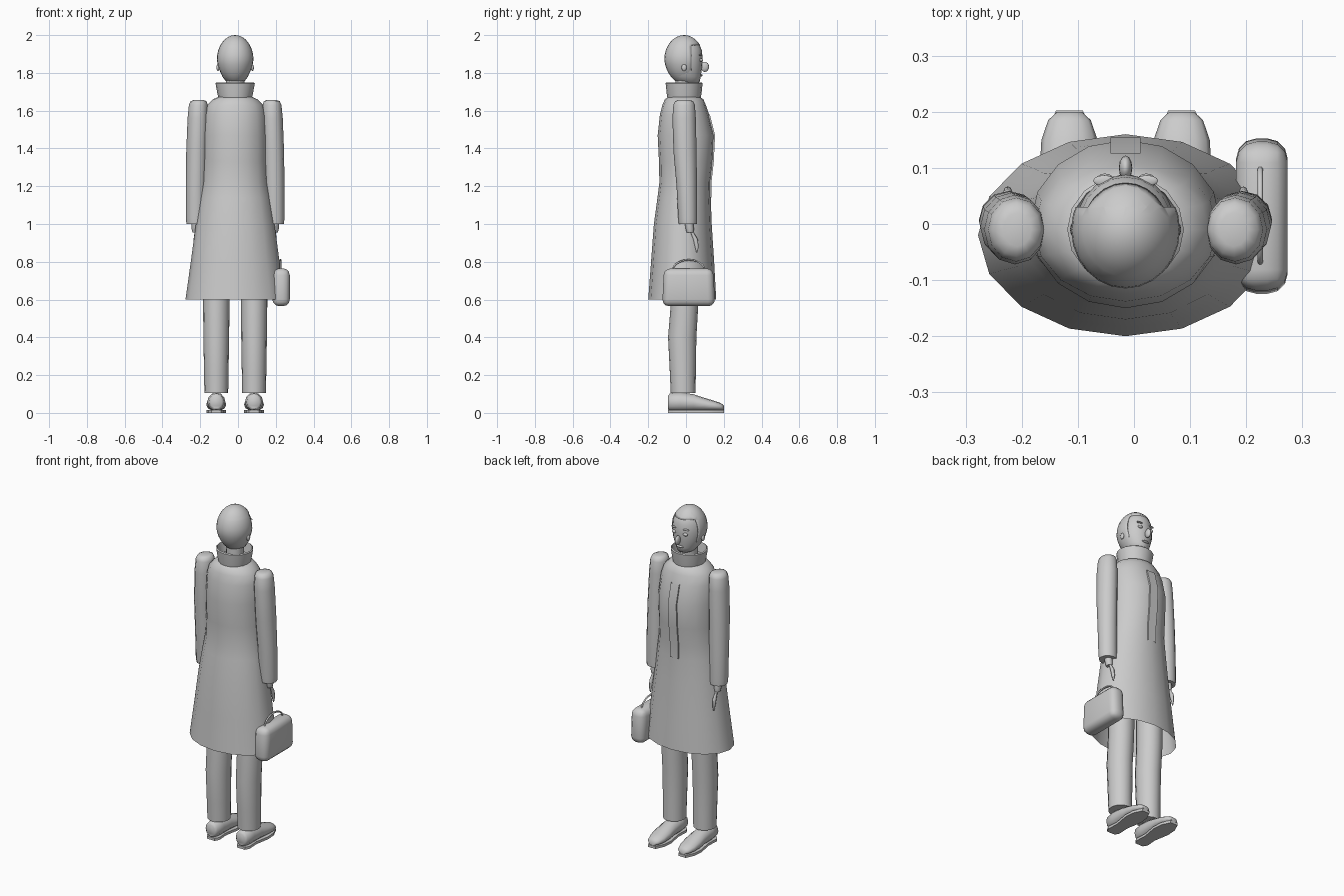
import bpy, bmesh
from math import sin, cos, pi, radians
from mathutils import Vector

if "Cube" in bpy.data.objects:
    bpy.data.objects.remove(bpy.data.objects["Cube"])

CX = -0.015  # body centre line

grey = bpy.data.materials.new("light grey")
grey.use_nodes = True
grey.diffuse_color = (0.6, 0.6, 0.6, 1)
grey.node_tree.nodes["Principled BSDF"].inputs["Base Color"].default_value = (0.6, 0.6, 0.6, 1)


def finish(name, bm, angle=50):
    bmesh.ops.recalc_face_normals(bm, faces=bm.faces)
    mesh = bpy.data.meshes.new(name)
    bm.to_mesh(mesh)
    bm.free()
    obj = bpy.data.objects.new(name, mesh)
    bpy.context.collection.objects.link(obj)
    mesh.materials.append(grey)
    bpy.ops.object.select_all(action="DESELECT")
    obj.select_set(True)
    bpy.context.view_layer.objects.active = obj
    bpy.ops.object.shade_smooth_by_angle(angle=radians(angle))
    return obj


def loft(name, rings, n=16, bottom=True, top=True, axis="Z", angle=50):
    """Rings are (position, centre a, centre b, radius a, radius b)."""
    bm = bmesh.new()
    loops = []
    for p, a, b, ra, rb in rings:
        loop = []
        for i in range(n):
            t = 2 * pi * i / n
            u, v = a + ra * cos(t), b + rb * sin(t)
            loop.append(bm.verts.new((u, v, p) if axis == "Z" else (u, p, v)))
        loops.append(loop)
    for lo, hi in zip(loops, loops[1:]):
        for i in range(n):
            j = (i + 1) % n
            bm.faces.new((lo[i], lo[j], hi[j], hi[i]))
    if bottom:
        bm.faces.new(loops[0])
    if top:
        bm.faces.new(loops[-1])
    return finish(name, bm, angle)


def ball(name, centre, size, u=12, v=8):
    bm = bmesh.new()
    bmesh.ops.create_uvsphere(bm, u_segments=u, v_segments=v, radius=1)
    for vert in bm.verts:
        vert.co = Vector(centre) + Vector([c * s for c, s in zip(vert.co, size)])
    return finish(name, bm, 60)


def tube(name, points, radius):
    curve = bpy.data.curves.new(name, "CURVE")
    curve.dimensions = "3D"
    curve.bevel_depth = radius
    curve.bevel_resolution = 1
    spline = curve.splines.new("POLY")
    spline.points.add(len(points) - 1)
    for p, co in zip(spline.points, points):
        p.co = (*co, 1)
    obj = bpy.data.objects.new(name, curve)
    obj.data.materials.append(grey)
    bpy.context.collection.objects.link(obj)


# Flared long coat, open at the hem
coat_rings = [
    (0.60, CX, -0.02, 0.263, 0.18), (0.80, CX, -0.018, 0.235, 0.167),
    (1.00, CX, -0.017, 0.208, 0.153), (1.14, CX, -0.01, 0.187, 0.141),
    (1.22, CX, -0.005, 0.173, 0.136), (1.33, CX, 0, 0.17, 0.143),
    (1.47, CX, 0, 0.17, 0.15), (1.58, CX, -0.008, 0.163, 0.13),
    (1.63, CX, -0.01, 0.148, 0.115), (1.66, CX, -0.01, 0.118, 0.102),
    (1.675, CX, -0.01, 0.085, 0.08)]
loft("coat", coat_rings, bottom=False)

# Button placket that follows the chest
bm = bmesh.new()
rows = []
for z, cx, cy, rx, ry in coat_rings[3:8]:
    rows.append([bm.verts.new((cx + dx, cy + ry + dy, z))
                 for dx, dy in ((-0.027, -0.02), (-0.027, 0.004), (0.027, 0.004), (0.027, -0.02))])
for lo, hi in zip(rows, rows[1:]):
    for i in range(3):
        bm.faces.new((lo[i], lo[i + 1], hi[i + 1], hi[i]))
finish("coat_placket", bm, 30)

# Standing collar with an open top, and the neck inside
loft("collar", [(1.665, CX, -0.01, 0.088, 0.088), (1.69, CX, -0.01, 0.094, 0.092),
                (1.745, CX, -0.01, 0.104, 0.098), (1.75, CX, -0.01, 0.098, 0.092),
                (1.69, CX, -0.01, 0.084, 0.082)], bottom=False, top=False)
loft("neck", [(1.66, CX, -0.01, 0.05, 0.05), (1.80, CX, -0.005, 0.048, 0.05)], 12)

# Face and skull, egg-shaped with a narrow chin
loft("head", [(1.74, CX, 0.02, 0.025, 0.03), (1.752, CX, 0.012, 0.047, 0.06),
              (1.78, CX, 0, 0.068, 0.078), (1.82, CX, -0.006, 0.083, 0.09),
              (1.87, CX, -0.008, 0.09, 0.096), (1.92, CX, -0.008, 0.084, 0.092),
              (1.96, CX, -0.008, 0.066, 0.075), (1.985, CX, -0.008, 0.04, 0.045)], 20)

# Hair shell, cut away around the face
bm = bmesh.new()
bmesh.ops.create_uvsphere(bm, u_segments=24, v_segments=16, radius=1)
for v in bm.verts:
    k = 1 - 0.12 * max(0, -v.co.z)
    v.co = (CX + 0.097 * v.co.x * k, -0.01 + 0.105 * v.co.y * k, 1.87 + 0.13 * v.co.z)
for co, no in (((0, 0.03, 0), (0, 1, 0)), ((0, 0, 1.948), (0, 0, 1))):
    bmesh.ops.bisect_plane(bm, geom=bm.verts[:] + bm.edges[:] + bm.faces[:], plane_co=co, plane_no=no)
front = [f for f in bm.faces
         if f.calc_center_median().y > 0.03 and f.calc_center_median().z < 1.948]
bmesh.ops.delete(bm, geom=front, context="FACES")
hair = finish("hair", bm)
rim = hair.modifiers.new("thickness", "SOLIDIFY")
rim.thickness = 0.008
rim.offset = -1

# Facial features
ball("nose", (CX, 0.1, 1.832), (0.012, 0.022, 0.027))
ball("mouth", (CX, 0.08, 1.787), (0.024, 0.008, 0.006))
for side, s in (("left", 1), ("right", -1)):
    ball(side + "_eye", (CX + s * 0.037, 0.08, 1.868), (0.015, 0.01, 0.009))
    ball(side + "_eyebrow", (CX + s * 0.038, 0.077, 1.895), (0.02, 0.01, 0.004))
    ball(side + "_ear", (CX + s * 0.091, -0.01, 1.828), (0.008, 0.014, 0.018))

# Limbs on both sides
for side, s in (("left", 1), ("right", -1)):
    ax = CX + s * 0.197
    sx = CX + s * 0.206
    wx = CX + s * 0.21
    loft(side + "_sleeve", [
        (1.00, sx + s * 0.002, 0.01, 0.05, 0.048), (1.03, sx + s * 0.002, 0.009, 0.053, 0.05),
        (1.20, sx + s * 0.001, 0.004, 0.054, 0.054), (1.38, sx - s * 0.003, -0.005, 0.056, 0.061),
        (1.56, ax, -0.01, 0.055, 0.062), (1.63, ax - s * 0.002, -0.01, 0.05, 0.057),
        (1.65, ax - s * 0.003, -0.01, 0.042, 0.048), (1.657, ax - s * 0.004, -0.01, 0.025, 0.03)], 12)
    loft(side + "_wrist", [(0.955, wx, 0.022, 0.016, 0.018), (0.975, wx, 0.02, 0.021, 0.022),
                           (1.01, wx, 0.015, 0.021, 0.022)], 8)
    # Slim hand
    loft(side + "_hand", [(0.85, wx, 0.058, 0.003, 0.003), (0.88, wx, 0.057, 0.008, 0.01),
                          (0.92, wx, 0.05, 0.01, 0.012), (0.95, wx, 0.035, 0.006, 0.009),
                          (0.965, wx, 0.026, 0.008, 0.01)], 8)
    # Trouser leg
    lx = CX + s * 0.1
    loft(side + "_trouser", [
        (0.105, lx, -0.015, 0.063, 0.066), (0.22, lx, -0.017, 0.065, 0.069),
        (0.40, lx, -0.02, 0.068, 0.075), (0.57, lx, -0.008, 0.07, 0.073),
        (0.80, lx, -0.005, 0.071, 0.075), (1.00, lx, -0.005, 0.072, 0.08)])
    # Shoe lofted heel to toe, with a thin sole
    loft(side + "_shoe", [
        (-0.096, lx, 0.055, 0.028, 0.035), (-0.085, lx, 0.057, 0.04, 0.046),
        (-0.03, lx, 0.058, 0.048, 0.05), (0.04, lx, 0.054, 0.049, 0.045),
        (0.10, lx, 0.044, 0.053, 0.035), (0.15, lx, 0.037, 0.05, 0.027),
        (0.185, lx, 0.032, 0.038, 0.02), (0.20, lx, 0.027, 0.022, 0.012)], 12, axis="Y")
    bm = bmesh.new()
    half = [(0.026, -0.094), (0.04, -0.07), (0.036, 0), (0.052, 0.09), (0.048, 0.15), (0.024, 0.202)]
    outline = half + [(-x, y) for x, y in reversed(half)]
    face = bm.faces.new([bm.verts.new((lx + x, y, 0)) for x, y in outline])
    raised = bmesh.ops.extrude_face_region(bm, geom=[face])["geom"]
    bmesh.ops.translate(bm, vec=(0, 0, 0.015),
                        verts=[g for g in raised if isinstance(g, bmesh.types.BMVert)])
    finish(side + "_sole", bm, 30)

# Handbag with rounded corners, leaning against the coat
bm = bmesh.new()
bmesh.ops.create_cube(bm, size=1)
for v in bm.verts:
    v.co = (0.228 + v.co.x * 0.092, 0.014 + v.co.y * (0.28 if v.co.z < 0 else 0.262),
            0.665 + v.co.z * 0.2)
bmesh.ops.bevel(bm, geom=bm.edges[:], offset=0.036, segments=3, profile=0.5, affect="EDGES")
finish("handbag", bm, 60)

# Arched handle
tube("handbag_handle", [(0.225, 0.015 + 0.085 * cos(pi * i / 10), 0.755 + 0.055 * sin(pi * i / 10))
                        for i in range(11)], 0.005)
